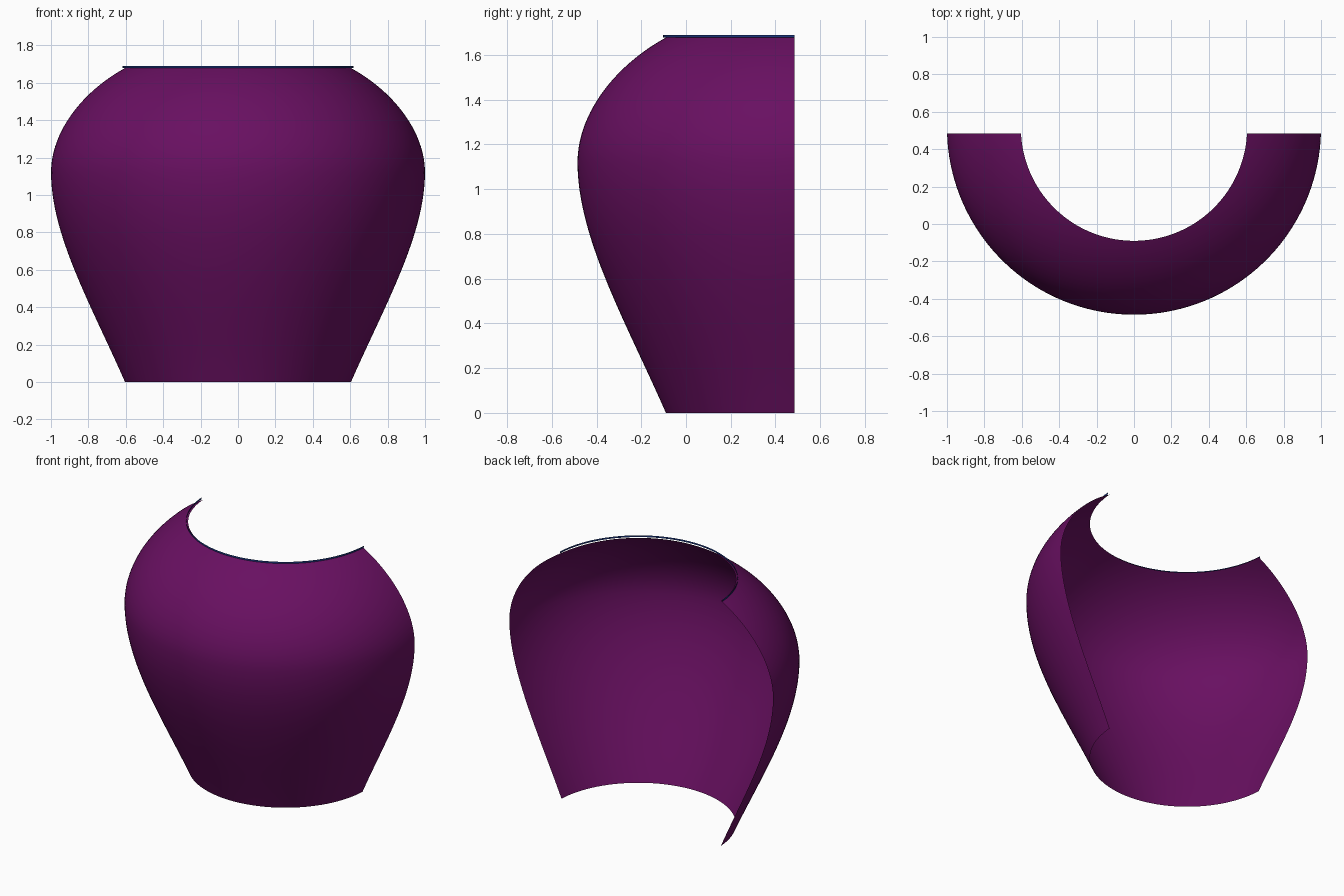
import bpy, math
from mathutils import Vector
from mathutils.geometry import interpolate_bezier

if "Cube" in bpy.data.objects:
    bpy.data.objects.remove(bpy.data.objects["Cube"])

AXIS_Y = 0.515   # centre of revolution
CUT_Y = 0.485    # plane of the open back
SEGMENTS = 72


def material(name, rgb):
    m = bpy.data.materials.new(name)
    m.diffuse_color = (*rgb, 1)
    m.use_nodes = True
    m.node_tree.nodes["Principled BSDF"].inputs["Base Color"].default_value = m.diffuse_color
    return m


def half_sweep(name, profile, mat):
    """Sweep (radius, height) points round the front, ending on the back plane."""
    verts, faces = [], []
    n = len(profile)
    for i in range(SEGMENTS + 1):
        for r, z in profile:
            a0 = math.asin((AXIS_Y - CUT_Y) / r)
            a = math.pi + a0 + (math.pi - 2 * a0) * i / SEGMENTS
            verts.append((r * math.cos(a), AXIS_Y + r * math.sin(a), z))
    for i in range(SEGMENTS):
        for j in range(n - 1):
            k = i * n + j
            faces.append((k, k + n, k + n + 1, k + 1))
    me = bpy.data.meshes.new(name)
    me.from_pydata(verts, [], faces)
    me.materials.append(mat)
    me.shade_smooth()
    ob = bpy.data.objects.new(name, me)
    bpy.context.collection.objects.link(ob)
    return ob


def bezier(a, b, c, d, n):
    pts = interpolate_bezier(*[Vector((*p, 0)) for p in (a, b, c, d)], n)
    return [(p.x, p.y) for p in pts]


purple = material("deep purple", (0.14, 0.005, 0.12))
blue = material("dark blue", (0.01, 0.035, 0.2))

# Thin open shell: tapered lower body, then rounded shoulder
lower = bezier((0.605, 0), (0.78, 0.4), (1, 0.78), (1, 1.12), 28)
upper = bezier((1, 1.12), (1, 1.34), (0.83, 1.555), (0.605, 1.678), 24)
half_sweep("vase_shell", lower + upper[1:], purple)

# Narrow band hovering around the mouth
half_sweep("rim_band", [(0.617, 1.678), (0.617, 1.69)], blue)
